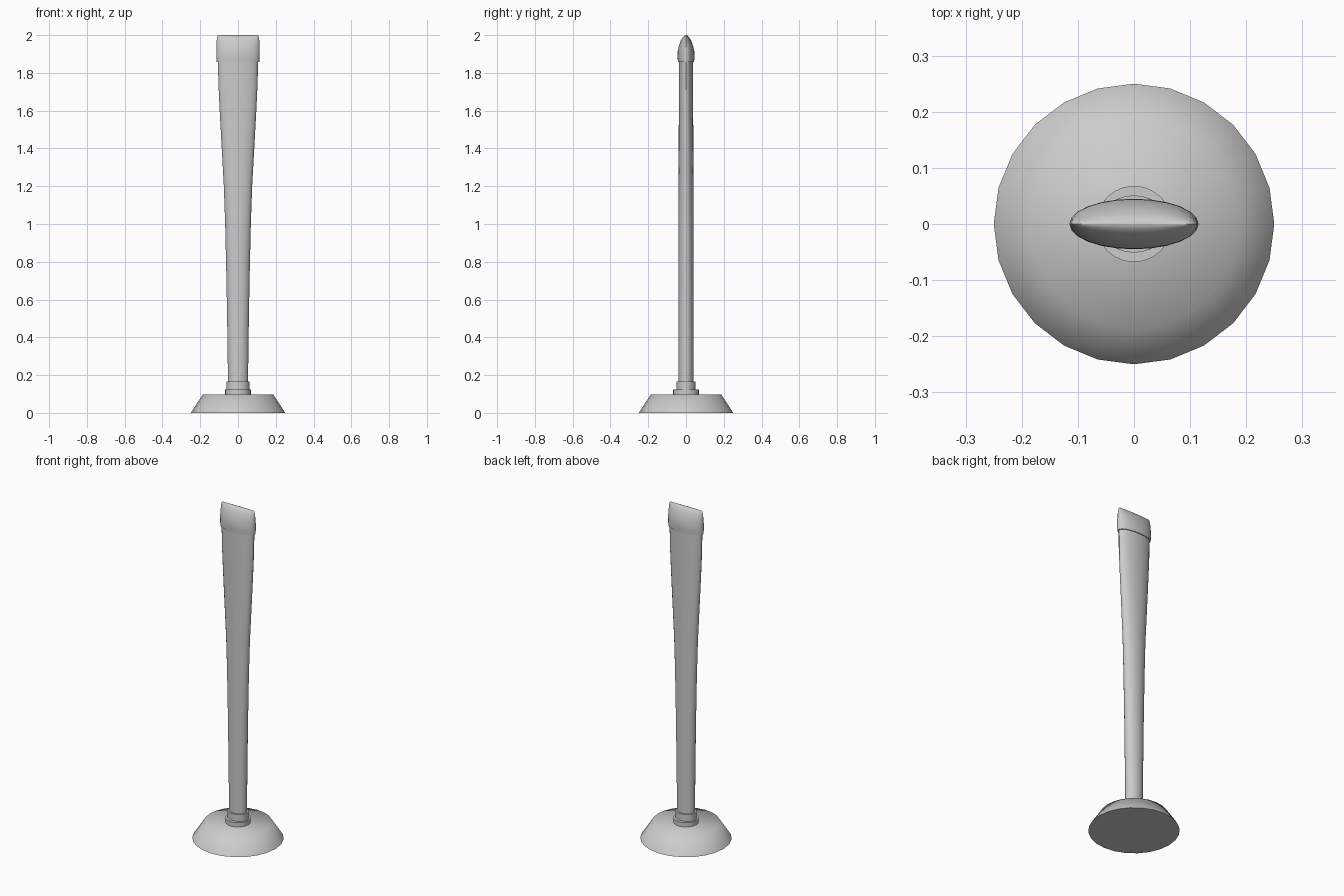
import bpy, bmesh, math

if "Cube" in bpy.data.objects:
    bpy.data.objects.remove(bpy.data.objects["Cube"])


def loft(name, sections, sides=24, angle=35):
    """Skin a closed solid through elliptical sections (z, half width x, half depth y)."""
    bm = bmesh.new()
    rings = []
    for z, rx, ry in sections:
        rings.append([bm.verts.new((rx * math.cos(2 * math.pi * i / sides),
                                    ry * math.sin(2 * math.pi * i / sides), z))
                      for i in range(sides)])
    for a, b in zip(rings, rings[1:]):
        for i in range(sides):
            j = (i + 1) % sides
            bm.faces.new((a[i], a[j], b[j], b[i]))
    bm.faces.new(rings[0][::-1])
    bm.faces.new(rings[-1])
    bmesh.ops.recalc_face_normals(bm, faces=bm.faces)
    mesh = bpy.data.meshes.new(name)
    bm.to_mesh(mesh)
    bm.free()
    obj = bpy.data.objects.new(name, mesh)
    bpy.context.collection.objects.link(obj)
    bpy.ops.object.select_all(action='DESELECT')
    obj.select_set(True)
    bpy.context.view_layer.objects.active = obj
    bpy.ops.object.shade_smooth_by_angle(angle=math.radians(angle))
    return obj


# Conical foot, softly shaded over its upper rim
loft("base", [(0, 0.25, 0.25), (0.097, 0.187, 0.187)], angle=65)

# Two stepped collars where the post meets the foot
loft("lower_collar", [(0.09, 0.068, 0.068), (0.124, 0.068, 0.068)])
loft("upper_collar", [(0.12, 0.061, 0.051), (0.165, 0.061, 0.051)])

# Post that flares sideways towards the top, constant depth
loft("post", [(0.16, 0.053, 0.04), (0.4, 0.056, 0.04), (0.7, 0.061, 0.04),
              (1.0, 0.068, 0.04), (1.2, 0.075, 0.039), (1.4, 0.086, 0.039),
              (1.6, 0.097, 0.038), (1.75, 0.104, 0.038), (1.87, 0.106, 0.038)])

# Cap closing to a ridge along x
loft("cap", [(1.858, 0.113, 0.043), (1.885, 0.115, 0.045), (1.915, 0.115, 0.044),
             (1.945, 0.114, 0.037), (1.97, 0.113, 0.028), (1.988, 0.111, 0.017),
             (1.997, 0.108, 0.008), (2.0, 0.104, 0.001)], angle=40)
